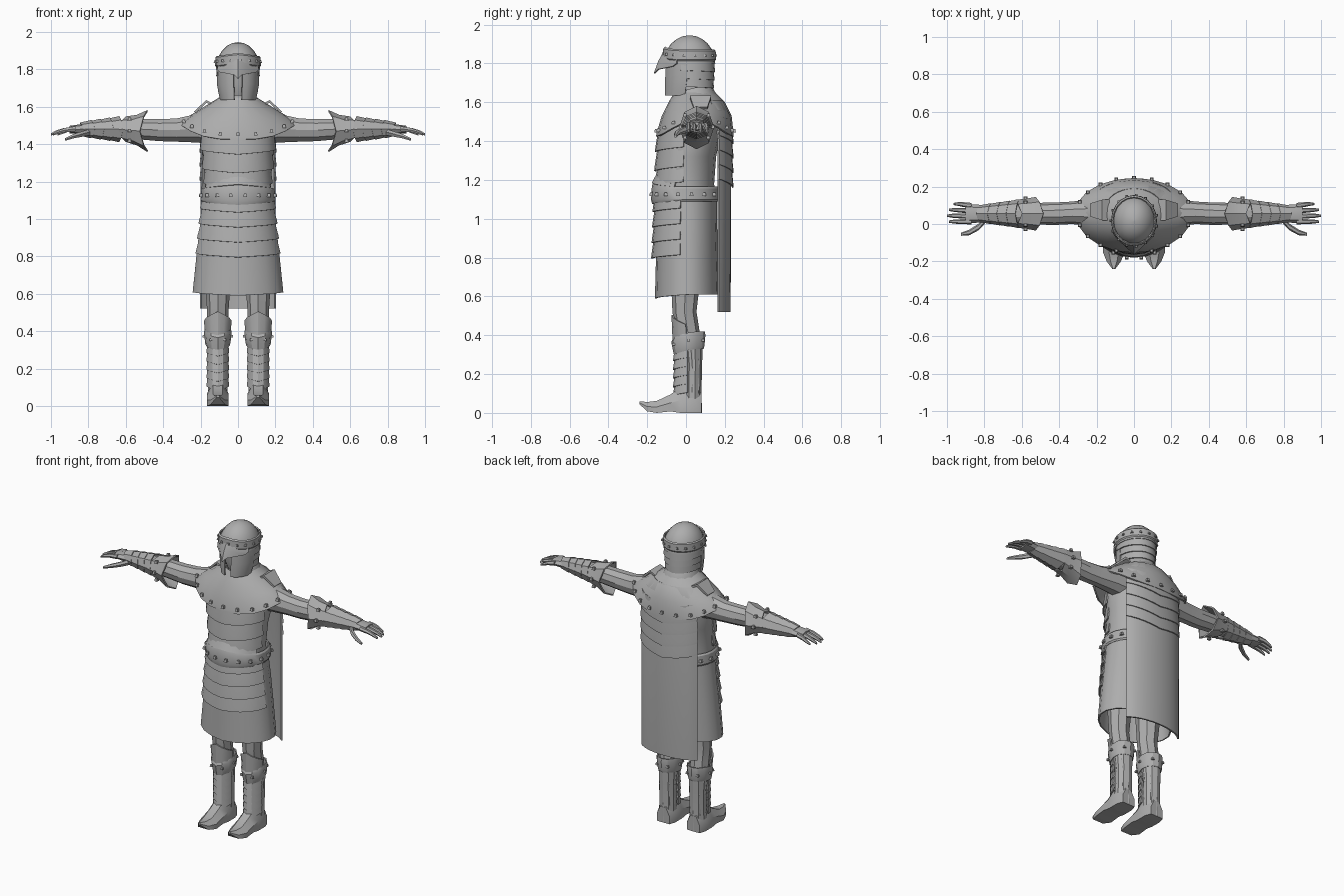
import bpy, bmesh, math
from math import sin, cos, pi, radians
from mathutils import Vector

steel = bpy.data.materials.new("grey_steel")
steel.diffuse_color = (0.42, 0.42, 0.42, 1)


def finish(name, bm, thick=0.0):
    bmesh.ops.recalc_face_normals(bm, faces=bm.faces)
    if thick:
        bmesh.ops.solidify(bm, geom=bm.faces[:], thickness=thick)
        bmesh.ops.recalc_face_normals(bm, faces=bm.faces)
    me = bpy.data.meshes.new(name)
    bm.to_mesh(me)
    bm.free()
    me.materials.append(steel)
    ob = bpy.data.objects.new(name, me)
    bpy.context.collection.objects.link(ob)
    return ob


def loft(name, rings, closed=True, caps=True, thick=0.0):
    """Skin a list of equal-length point rows."""
    bm = bmesh.new()
    rows = [[bm.verts.new(p) for p in r] for r in rings]
    n = len(rows[0])
    for a, b in zip(rows, rows[1:]):
        for i in range(n if closed else n - 1):
            j = (i + 1) % n
            bm.faces.new((a[i], a[j], b[j], b[i]))
    if caps and closed:
        bm.faces.new(rows[0])
        bm.faces.new(rows[-1])
    return finish(name, bm, thick)


def band(name, levels, a0=-180, a1=180, n=16, v=(0, 0), cx=0.0, thick=0.008,
         caps=False, peak=180):
    """Shell around the z axis. Levels: (z, rx, ry, cy); angle 0 faces -y.
    v lowers the middle of the arc in a point, top row to bottom row."""
    full = a1 - a0 >= 360
    rows = []
    for k, (z, rx, ry, cy) in enumerate(levels):
        f = k / max(1, len(levels) - 1)
        dip = v[0] + (v[1] - v[0]) * f
        row = []
        for i in range(n if full else n + 1):
            d = a0 + (a1 - a0) * i / n
            a = radians(d)
            off = abs(d - (0 if full else (a0 + a1) / 2))
            w = max(0, 1 - off / min(peak, (a1 - a0) / 2))
            row.append((cx + rx * sin(a), cy - ry * cos(a), z - dip * w))
        rows.append(row)
    return loft(name, rows, full, caps, 0 if caps else thick)


def limb(name, stations, n=8, s=1, axis='x', thick=0.0, caps=True, point=0.0):
    """Tube along x (or y); stations: (along, other centre, z, r_other, r_z)."""
    rows = []
    for t, o, z, ro, rz in stations:
        row = []
        for i in range(n):
            a = 2 * pi * i / n
            along = t + point * abs(sin(a)) ** 2
            u, w = o + ro * cos(a), z + rz * sin(a)
            row.append((s * along, u, w) if axis == 'x' else (u, along, w))
        rows.append(row)
    return loft(name, rows, True, caps, thick)


def rivets(name, points, r=0.010):
    bm = bmesh.new()
    for p in points:
        vs = bmesh.ops.create_cube(bm, size=2 * r)['verts']
        for q in vs:
            q.co = q.co * (0.7 if q.co.z > 0 else 1) + Vector(p)
    return finish(name, bm)


def around(z, rx, ry, cy, angles, dip=0, cx=0):
    return [(cx + rx * sin(radians(a)), cy - ry * cos(radians(a)),
             z - dip * max(0, 1 - abs(a) / 90)) for a in angles]


# torso core
band("torso", [(1.06, .185, .155, 0), (1.18, .175, .145, 0), (1.32, .185, .145, .01),
               (1.44, .205, .15, .03), (1.56, .17, .14, .05), (1.64, .09, .09, .04)], caps=True)
# chest plates overlapping downwards
for i, (zt, zb, rx, ry) in enumerate([(1.48, 1.37, .202, .158), (1.39, 1.27, .192, .162),
                                      (1.29, 1.19, .184, .162)]):
    band(f"chest_plate_{i}", [(zt, rx - .012, ry - .016, 0), (zb + .02, rx, ry, 0),
                              (zb, rx + .002, ry + .002, 0)], -85, 85, 10, (.02, .025))
# belt with raised front plate
band("belt", [(1.165, .188, .168, 0), (1.155, .196, .176, 0), (1.10, .200, .180, 0),
              (1.09, .194, .174, 0)], v=(-.025, .015), peak=70, n=24)
band("belt_peak", [(1.215, .172, .150, 0), (1.165, .188, .176, 0)], -70, 70, 10, (-.02, -.02))
rivets("belt_rivets", around(1.128, .202, .182, 0, range(-165, 180, 22)))
# skirt and layered front plates
band("skirt", [(1.10, .188, .160, 0), (.98, .205, .155, .005), (.8, .226, .160, .005),
               (.61, .246, .165, .005)], n=18, v=(0, .02), peak=90)
for i in range(4):
    zb, g = 1.055 - .08 * i, .008 * i
    band(f"skirt_plate_{i}", [(zb + .075, .188 + g, .158 + g * .4, 0),
                              (zb + .015, .204 + g, .170 + g * .3, 0),
                              (zb, .207 + g, .173 + g * .3, 0)], -80, 80, 10, (0, .02))

# mantle over the shoulders: rim rises at the sides
def mantle_row(z, rx, rf, rb, cy, rise, n=20):
    row = []
    for i in range(n):
        a = 2 * pi * i / n
        c = cos(a)
        row.append((rx * sin(a), cy - (rf if c > 0 else rb) * c, z + rise * abs(sin(a)) ** 3))
    return row


loft("mantle", [mantle_row(1.65, .10, .10, .11, .04, 0), mantle_row(1.60, .165, .14, .15, .05, .01),
                mantle_row(1.53, .245, .185, .175, .06, .03),
                mantle_row(1.44, .305, .212, .185, .06, .085),
                mantle_row(1.425, .315, .214, .186, .06, .085)], caps=False, thick=.01)
rivets("mantle_rivets", [p for i, p in enumerate(mantle_row(1.455, .305, .213, .187, .06, .08))
                         if i not in (5, 15)])
# collar layers
band("collar_lower", [(1.645, .108, .115, .04), (1.60, .15, .15, .045), (1.585, .152, .152, .045)],
     v=(.03, .06), peak=90)
band("collar_upper", [(1.685, .088, .095, .035), (1.63, .118, .125, .04), (1.62, .12, .127, .04)],
     v=(.05, .05), peak=120)

# cape with layered upper bands
band("cape", [(1.61, .15, .10, .09), (1.56, .195, .10, .115), (1.4, .213, .095, .138),
              (.52, .215, .092, .138)], 110, 250, 12, thick=.01)
for i in range(4):
    zb = 1.43 - .075 * i
    band(f"cape_band_{i}", [(zb + .10, .207, .092, .142), (zb + .012, .216, .104, .140),
                            (zb, .216, .105, .140)], 108, 252, 10, (.03, .045))

# neck, face and helmet
band("neck", [(1.60, .08, .085, .03), (1.72, .075, .08, .03)], caps=True)
band("face", [(1.66, .06, .08, .01), (1.72, .09, .10, .01), (1.86, .1, .105, .015)], caps=True)
dome = [(1.80 + .145 * sin(t), .118 * max(cos(t), .02), .133 * max(cos(t), .02), .018)
        for t in [radians(d) for d in (0, 15, 30, 45, 60, 75, 90)]]
band("helmet_dome", dome, n=20, caps=True)
band("helmet_band", [(1.872, .114, .126, .018), (1.865, .121, .135, .018), (1.82, .123, .137, .018),
                     (1.812, .117, .131, .018)], n=20, v=(-.015, -.01), peak=60)
rivets("helmet_rivets", around(1.842, .123, .137, .018, range(-162, 180, 24), -.01), .007)
for i in range(3):
    zb = 1.765 - .042 * i
    band(f"neck_guard_{i}", [(zb + .06, .112 - .004 * i, .126 - .002 * i, .018),
                             (zb, .117 - .005 * i, .132 - .003 * i, .018)], 70, 290, 14, (0, .01))
for s in (1, -1):
    # cheek guards reaching down to the chin
    a, b = sorted((s * 12, s * 85))
    band("cheek_guard", [(1.80, .115, .125, .018), (1.72, .113, .125, .015),
                         (1.66, .102, .118, .008), (1.635, .096, .114, .004)], a, b, 5)
    # brow half with a beaked nose guard
    loft("brow_guard", [[(0, -.115, 1.862), (s * .05, -.10, 1.845), (s * .105, -.045, 1.83)],
                        [(0, -.142, 1.815), (s * .05, -.118, 1.812), (s * .112, -.05, 1.80)],
                        [(0, -.166, 1.75), (s * .02, -.145, 1.77), (s * .10, -.07, 1.785)]],
         closed=False, thick=.008)

for s in (1, -1):
    # arm and sleeve
    limb("arm", [(.12, .06, 1.48, .08, .085), (.22, .06, 1.485, .075, .08), (.33, .06, 1.475, .06, .065),
                 (.42, .055, 1.475, .06, .062), (.52, .055, 1.48, .058, .058),
                 (.70, .055, 1.48, .05, .045), (.82, .055, 1.475, .038, .03)], 10, s)
    loft("shoulder_tab", [[(s * .13, .02, 1.615), (s * .13, .13, 1.615)],
                          [(s * .17, .02, 1.635), (s * .17, .13, 1.635)],
                          [(s * .235, .04, 1.575), (s * .235, .11, 1.575)]], False, thick=.012)
    # flared cuff with points above and below
    limb("gauntlet_cuff", [(.525, .055, 1.47, .09, .112), (.58, .055, 1.475, .08, .082),
                           (.64, .055, 1.48, .074, .068)], 8, s, thick=.008, caps=False, point=-.04)
    rivets("cuff_rivets", [(s * .58, .055 + dy, z) for dy in (-.06, .06) for z in (1.42, 1.535)]
           + [(s * .58, -.028, 1.475), (s * .58, .138, 1.475)])
    # bracer rings
    for i in range(4):
        x, r = .615 + .05 * i, .066 - .007 * i
        limb(f"bracer_{i}", [(x, .055, 1.48, r + .011, r + .004), (x + .06, .055, 1.48, r, r - .010)],
             8, s, thick=.006, caps=False, point=.02)
    # hand
    limb("palm", [(.78, .055, 1.475, .038, .03), (.83, .055, 1.48, .048, .028),
                  (.90, .055, 1.478, .05, .02)], 8, s)
    for i in range(4):
        y, d = .012 + .029 * i, (.01, 0, .01, .035)[i]
        limb(f"finger_{i}", [(.87, y, 1.482, .014, .015), (.93 - d / 2, y * 1.05, 1.475, .013, .013),
                             (.97 - d, y * 1.08, 1.465, .011, .011),
                             (1.0 - d, y * 1.08, 1.452, .006, .007)], 6, s)
    limb("thumb", [(.79, .03, 1.465, .02, .02), (.83, -.015, 1.455, .018, .017),
                   (.88, -.045, 1.442, .015, .013), (.925, -.055, 1.425, .008, .008)], 6, s)

    # leg and boot shaft
    c = s * .108
    band("leg", [(.10, .052, .05, .03), (.2, .05, .046, .035), (.34, .06, .055, .025),
                 (.44, .058, .062, .005), (.52, .058, .062, -.008), (.75, .075, .08, 0)], n=8, cx=c, caps=True)
    band("boot_shaft", [(.38, .062, .062, .025), (.25, .054, .05, .033), (.12, .053, .05, .03),
                        (.0, .058, .052, .03)], n=10, cx=c, caps=True)
    band("boot_cuff", [(.42, .070, .082, .015), (.40, .074, .088, .012), (.345, .068, .08, .015),
                       (.33, .064, .076, .015)], n=12, v=(.035, .035), peak=110, cx=c)
    rivets("boot_rivets", around(.375, .074, .088, .012, range(-150, 180, 60), .03, c), .008)
    band("knee_guard", [(.455, .075, .08, .005), (.36, .064, .078, .01)], -85, 85, 6, (-.05, .02), c)
    # overlapping shin plates
    for i in range(5):
        zb = .285 - .045 * i
        band(f"shin_plate_{i}", [(zb + .055, .056, .072, .015), (zb, .061, .083, .015)],
             -85, 85, 6, (.005, .018), c)
    # pointed foot, low profile rings along y
    rows = []
    for y, w, top, low in [(.08, .045, .10, 0), (.04, .058, .13, 0), (-.03, .058, .13, 0),
                           (-.08, .058, .095, .008), (-.15, .058, .062, 0), (-.20, .038, .056, .008),
                           (-.24, .008, .06, .045)]:
        m = low + (top - low) * .5
        rows.append([(c - w, y, low), (c + w, y, low), (c + w, y, m), (c + w * .45, y, top),
                     (c - w * .45, y, top), (c - w, y, m)])
    loft("foot", rows)

# crisp edges with soft curved surfaces
for ob in bpy.context.scene.objects:
    ob.select_set(True)
    bpy.context.view_layer.objects.active = ob
bpy.ops.object.shade_smooth_by_angle(angle=radians(30))
